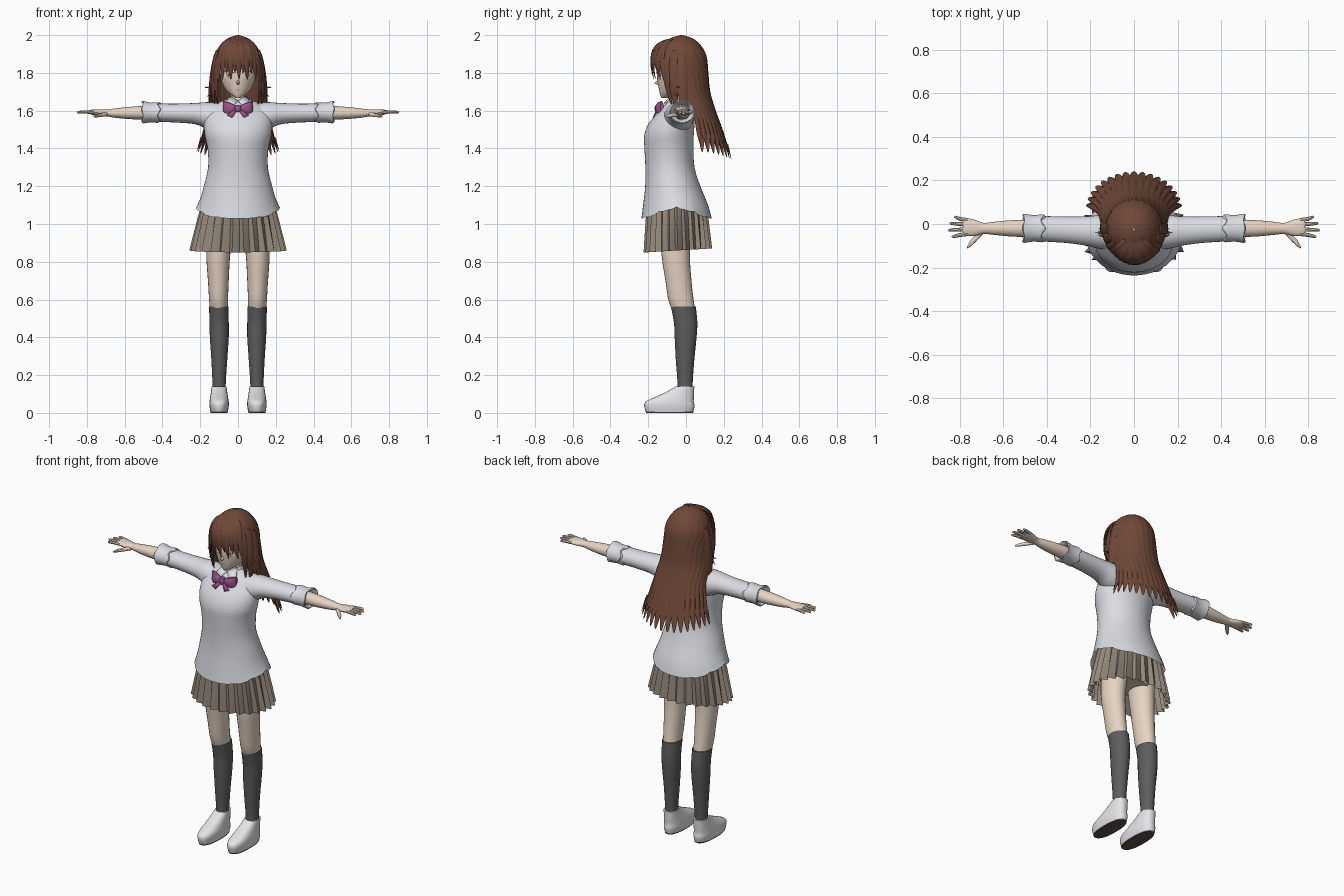
import bpy, bmesh, math
from mathutils import Vector

cube = bpy.data.objects.get("Cube")
if cube:
    bpy.data.objects.remove(cube)


def material(name, *rgb):
    m = bpy.data.materials.new(name)
    m.use_nodes = True
    m.diffuse_color = (*rgb, 1)
    m.node_tree.nodes["Principled BSDF"].inputs["Base Color"].default_value = (*rgb, 1)
    return m


SKIN = material("skin", .80, .66, .55)
HAIR = material("brown hair", .16, .065, .04)
KNIT = material("pale knit", .70, .72, .76)
WHITE = material("white", .80, .80, .82)
SKIRT = material("taupe skirt", .30, .245, .195)
SOCK = material("grey sock", .11, .11, .11)
BOW = material("purple bow", .33, .09, .25)
SOLE = material("dark sole", .10, .08, .07)
AMBER = material("amber eye", .62, .36, .12)


def finish(name, bm, mat, mirror=False, thick=0, angle=40):
    """Turn a bmesh into a shaded, coloured object."""
    bmesh.ops.recalc_face_normals(bm, faces=bm.faces)
    me = bpy.data.meshes.new(name)
    bm.to_mesh(me)
    bm.free()
    me.materials.append(mat)
    ob = bpy.data.objects.new(name, me)
    bpy.context.collection.objects.link(ob)
    bpy.context.view_layer.objects.active = ob
    ob.select_set(True)
    bpy.ops.object.shade_smooth_by_angle(angle=math.radians(angle))
    ob.select_set(False)
    if thick:
        ob.modifiers.new("thickness", 'SOLIDIFY').thickness = thick
    if mirror:
        ob.modifiers.new("mirror", 'MIRROR')
    return ob


def smooth(keys, steps):
    """Catmull-Rom interpolation through tuples."""
    k = [keys[0], *keys, keys[-1]]
    out = []
    for p in range(len(keys) - 1):
        for s in range(steps):
            t = s / steps
            out.append(tuple(
                .5 * (2*b + (c-a)*t + (2*a-5*b+4*c-d)*t*t + (3*b-a-3*c+d)*t**3)
                for a, b, c, d in zip(*k[p:p + 4])))
    return out + [tuple(keys[-1])]


def bridge(bm, rings, closed=True):
    n = len(rings[0])
    for lo, hi in zip(rings, rings[1:]):
        for j in range(n if closed else n - 1):
            m = (j + 1) % n
            bm.faces.new((lo[j], lo[m], hi[m], hi[j]))


def loft(name, keys, mat, axis=2, n=24, power=2, steps=3, mirror=False,
         warp=None, caps=True, angle=40):
    """Skin ellipses given as (position, centre u, centre v, radius u, radius v)."""
    bm = bmesh.new()
    rings = []
    stations = smooth(keys, steps)
    for i, (pos, cu, cv, ru, rv) in enumerate(stations):
        ring = []
        for j in range(n):
            a = math.tau * j / n
            c, s = math.cos(a), math.sin(a)
            co = [cu + ru * math.copysign(abs(c) ** (2 / power), c),
                  cv + rv * math.copysign(abs(s) ** (2 / power), s)]
            co.insert(axis, pos)
            if warp:
                co = warp(co, j, a, i / (len(stations) - 1))
            ring.append(bm.verts.new(co))
        rings.append(ring)
    bridge(bm, rings)
    if caps:
        bm.faces.new(rings[0])
        bm.faces.new(rings[-1])
    return finish(name, bm, mat, mirror, angle=angle)


def plate(name, pts, mat, thick=.006, mirror=True):
    bm = bmesh.new()
    bm.faces.new([bm.verts.new(p) for p in pts])
    return finish(name, bm, mat, mirror, thick)


# Head, nose and neck
loft("head", [(1.668, 0, -.112, .012, .018), (1.685, 0, -.09, .04, .047),
              (1.71, 0, -.067, .065, .076), (1.75, 0, -.05, .086, .1),
              (1.8, 0, -.045, .095, .11), (1.87, 0, -.03, .1, .115),
              (1.93, 0, -.025, .08, .09), (1.97, 0, -.025, .03, .03)], SKIN, n=32)
loft("nose", [(-.14, 0, 1.752, .012, .018), (-.168, 0, 1.746, .002, .002)],
     SKIN, axis=1, n=8, steps=1)
loft("neck", [(1.58, 0, -.04, .05, .05), (1.65, 0, -.035, .04, .042),
              (1.73, 0, -.03, .043, .045)], SKIN)


# Painted face details, laid just over the face surface
def face_patch(name, x, z, w, h, lift, mat, bend=0, mirror=True):
    bm = bmesh.new()
    rings = []
    for r in (.05, .5, 1):
        ring = []
        for j in range(16):
            a = math.tau * j / 16
            px = x + w * r * math.cos(a)
            pz = z + h * r * math.sin(a) - bend * (w * r * math.cos(a)) ** 2
            y = -.045 - .11 * math.sqrt(1 - (px / .095) ** 2) - lift
            ring.append(bm.verts.new((px, y, pz)))
        rings.append(ring)
    bm.faces.new(rings[0])
    bridge(bm, rings)
    return finish(name, bm, mat, mirror)


face_patch("eye_whites", .05, 1.788, .027, .02, .003, WHITE)
face_patch("irises", .049, 1.788, .014, .019, .005, AMBER)
face_patch("pupils", .049, 1.788, .005, .008, .007, SOLE)
face_patch("upper_lashes", .051, 1.812, .03, .004, .006, SOLE, bend=14)
face_patch("eyebrows", .05, 1.838, .026, .003, .005, HAIR, bend=8)
face_patch("mouth", 0, 1.71, .015, .002, -.012, BOW, mirror=False)

# Long back hair: one scalloped sheet that opens around the face
LOCKS, PER = 17, 8
hair_rows = smooth([(2, -.025, .004, .004, 180), (1.985, -.025, .05, .055, 180),
                    (1.95, -.025, .092, .1, 180), (1.89, -.022, .123, .13, 165),
                    (1.8, -.02, .135, .138, 118), (1.7, -.01, .147, .138, 108),
                    (1.6, .035, .16, .122, 92), (1.48, .055, .185, .143, 90),
                    (1.34, .07, .212, .165, 90)], 4)
bm = bmesh.new()
rings = []
for z, cy, rx, ry, half in hair_rows:
    ring = []
    fall = max(0, 1.6 - z) / .26
    for j in range(LOCKS * PER + 1):
        a = math.radians(half) * (2 * j / (LOCKS * PER) - 1)
        wave = abs(math.sin(math.pi * j / PER))
        r = 1 + (.012 + .09 * fall) * (wave - .6)
        lift = fall ** 3 * (.08 * (1 - wave) + .04 * math.sin(a) ** 2)
        ring.append(bm.verts.new((rx * r * math.sin(a), cy + ry * r * math.cos(a), z + lift)))
    rings.append(ring)
bridge(bm, rings, closed=False)
finish("back_hair", bm, HAIR, angle=50)


def add_lock(bm, p0, p1, p2, width, steps=10):
    """A flat tapering lock along a quadratic curve."""
    p0, p1, p2 = Vector(p0), Vector(p1), Vector(p2)
    rings = []
    for i in range(steps + 1):
        t = i / steps
        p = p0 * (1 - t) ** 2 + p1 * 2 * t * (1 - t) + p2 * t * t
        tangent = ((p1 - p0) * (1 - t) + (p2 - p1) * t).normalized()
        out = Vector((p.x, p.y + .02, .02))
        side = tangent.cross(out).normalized()
        out = side.cross(tangent)
        w = width * max(.02, math.sin(math.pi * (.15 + .85 * t))) ** .6
        rings.append([bm.verts.new(p + side * w * math.cos(b) + out * w * .35 * math.sin(b))
                      for b in (math.tau * k / 6 for k in range(6))])
    bridge(bm, rings)
    bm.faces.new(rings[0])
    bm.faces.new(rings[-1])


# Fringe, then face-framing locks and flicked wisps
bm = bmesh.new()
for i in range(-5, 6):
    x = i * .021
    tip = 1.765 + .035 * (i % 2) - (.05 if abs(i) == 5 else 0)
    add_lock(bm, (x * .4, -.075, 1.978), (x, -.222 + 6 * x * x, 1.955),
             (x * 1.05 + .006, -.17 + 5 * x * x, tip), .021)
finish("fringe", bm, HAIR)
bm = bmesh.new()
for p0, p1, p2, w in (
        ((.085, -.09, 1.93), (.14, -.13, 1.83), (.105, -.075, 1.63), .022),
        ((.11, -.06, 1.92), (.15, -.08, 1.78), (.12, -.05, 1.6), .026),
        ((.12, -.02, 1.9), (.155, -.03, 1.75), (.15, 0, 1.55), .03),
        ((.125, -.03, 1.8), (.13, -.04, 1.71), (.178, -.04, 1.725), .009),
        ((.125, -.05, 1.77), (.13, -.06, 1.69), (.165, -.05, 1.675), .008)):
    add_lock(bm, p0, p1, p2, w)
finish("side_locks", bm, HAIR, mirror=True)


# Sweater with a ragged hem raised at the sides
def hem(co, j, a, t):
    fade = max(0, 1 - t * 6)
    co[2] += fade * (.05 * math.cos(a) ** 4 + .01 * (j % 4 == 0) * abs(math.cos(a)))
    return co


loft("sweater", [(1.03, 0, -.05, .222, .186), (1.1, 0, -.055, .206, .172),
                 (1.2, 0, -.07, .181, .146), (1.3, 0, -.085, .158, .13),
                 (1.4, 0, -.09, .161, .13), (1.47, 0, -.09, .176, .131),
                 (1.53, 0, -.077, .18, .122), (1.58, 0, -.058, .172, .102),
                 (1.63, 0, -.045, .13, .076), (1.66, 0, -.038, .06, .052)],
     KNIT, n=48, warp=hem, caps=False)
loft("sleeves", [(.09, -.04, 1.56, .08, .08), (.16, -.036, 1.572, .077, .073),
                 (.22, -.032, 1.584, .067, .057), (.32, -.026, 1.587, .06, .05),
                 (.46, -.02, 1.59, .058, .048)], KNIT, axis=0, mirror=True)


# Folded cuffs with zigzag rims
def zigzag(co, j, a, t):
    co[0] += (t - .5) * .024 * math.sin(a * 5)
    return co


loft("cuffs", [(.415, -.02, 1.59, .05, .045), (.42, -.02, 1.59, .064, .055),
               (.46, -.02, 1.59, .06, .052), (.505, -.02, 1.592, .067, .06),
               (.5, -.02, 1.592, .054, .048), (.46, -.02, 1.592, .04, .038)], KNIT, axis=0,
     n=30, steps=2, mirror=True, warp=zigzag, caps=False)

# Forearms and hands
loft("forearms", [(.43, -.02, 1.59, .041, .038), (.55, -.02, 1.588, .038, .034),
                  (.64, -.02, 1.587, .03, .026), (.69, -.02, 1.588, .025, .019),
                  (.73, -.018, 1.59, .037, .017), (.77, -.014, 1.592, .041, .014),
                  (.785, -.014, 1.592, .036, .01)], SKIN, axis=0, n=20, mirror=True)
for name, y, spread, tip in (("index", -.045, -.012, .836), ("middle", -.024, -.004, .852),
                             ("ring", -.003, .006, .845), ("little", .017, .014, .825)):
    loft(name + "_fingers", [(.76, y, 1.592, .01, .01), (.8, y + spread / 2, 1.593, .009, .009),
                             (tip - .008, y + spread, 1.592, .007, .007),
                             (tip, y + spread, 1.592, .002, .002)],
         SKIN, axis=0, n=8, mirror=True)
loft("thumbs", [(.69, -.03, 1.583, .014, .012), (.725, -.065, 1.577, .016, .011),
                (.75, -.09, 1.573, .014, .009), (.765, -.108, 1.57, .004, .004)],
     SKIN, axis=0, n=10, mirror=True)

# Shirt collar and ribbon bow
loft("collar_band", [(1.615, 0, -.045, .075, .068), (1.65, 0, -.04, .058, .056),
                     (1.675, 0, -.036, .05, .048)], WHITE, caps=False)
plate("collar_flaps", [(.002, -.105, 1.655), (.045, -.075, 1.678),
                       (.072, -.12, 1.628), (.04, -.145, 1.605)], WHITE)
loft("bow_loops", [(.008, -.142, 1.612, .01, .012), (.03, -.145, 1.612, .017, .024),
                   (.06, -.138, 1.614, .018, .034), (.08, -.128, 1.615, .008, .036)],
     BOW, axis=0, n=12, power=2.6, mirror=True)
loft("bow_knot", [(1.594, 0, -.148, .014, .014), (1.612, 0, -.15, .017, .017),
                  (1.63, 0, -.146, .014, .014)], BOW, n=12, power=3)
plate("bow_tails", [(.002, -.15, 1.605), (.016, -.15, 1.605),
                    (.058, -.165, 1.575), (.03, -.17, 1.562)], BOW)


# Pleated skirt: sawtooth folds that deepen downwards
def pleat(co, j, a, t):
    k = 1 - (.02 + .045 * t) * (j % 3)
    return (co[0] * k, -.045 + (co[1] + .045) * k, co[2] + t * .01 * math.sin(a))


loft("pleated_skirt", [(1.12, 0, -.05, .188, .158), (1.04, 0, -.048, .212, .166),
                       (.86, 0, -.043, .258, .183)], SKIRT, n=78, steps=2,
     warp=pleat, caps=False, angle=15)

# Legs and knee socks
loft("thighs", [(1.05, .085, -.05, .075, .09), (.85, .104, -.055, .064, .076),
                (.7, .104, -.04, .055, .069), (.6, .103, -.027, .05, .067),
                (.54, .101, -.012, .047, .06)], SKIN, mirror=True)
loft("hips", [(.93, 0, -.05, .14, .09), (1.0, 0, -.05, .17, .12), (1.1, 0, -.05, .17, .13)], SKIN)
loft("knee_socks", [(.562, .101, -.014, .052, .066), (.48, .1, -.002, .051, .062),
                    (.4, .099, -.002, .05, .058), (.28, .099, -.005, .042, .049),
                    (.15, .1, -.005, .035, .04), (.06, .1, -.008, .036, .045)],
     SOCK, mirror=True)

# Shoes with soles, welt and laces
loft("shoes", [(.006, .1, -.087, .046, .126), (.035, .1, -.088, .051, .133),
               (.06, .1, -.086, .051, .127), (.085, .1, -.06, .047, .102),
               (.11, .1, -.032, .043, .075), (.14, .1, -.006, .039, .05)],
     WHITE, n=32, power=2.4, mirror=True)
loft("soles", [(0, .1, -.087, .045, .125), (.007, .1, -.087, .046, .127)],
     SOLE, n=32, power=2.4, steps=1, mirror=True)
for i in range(3):
    y, z = -.135 + .03 * i, .089 + .015 * i
    loft(f"laces_{i + 1}", [(.074, y + .008, z - .004, .005, .005), (.1, y, z, .005, .005),
                            (.126, y + .008, z - .004, .005, .005)],
         WHITE, axis=0, n=8, mirror=True)
